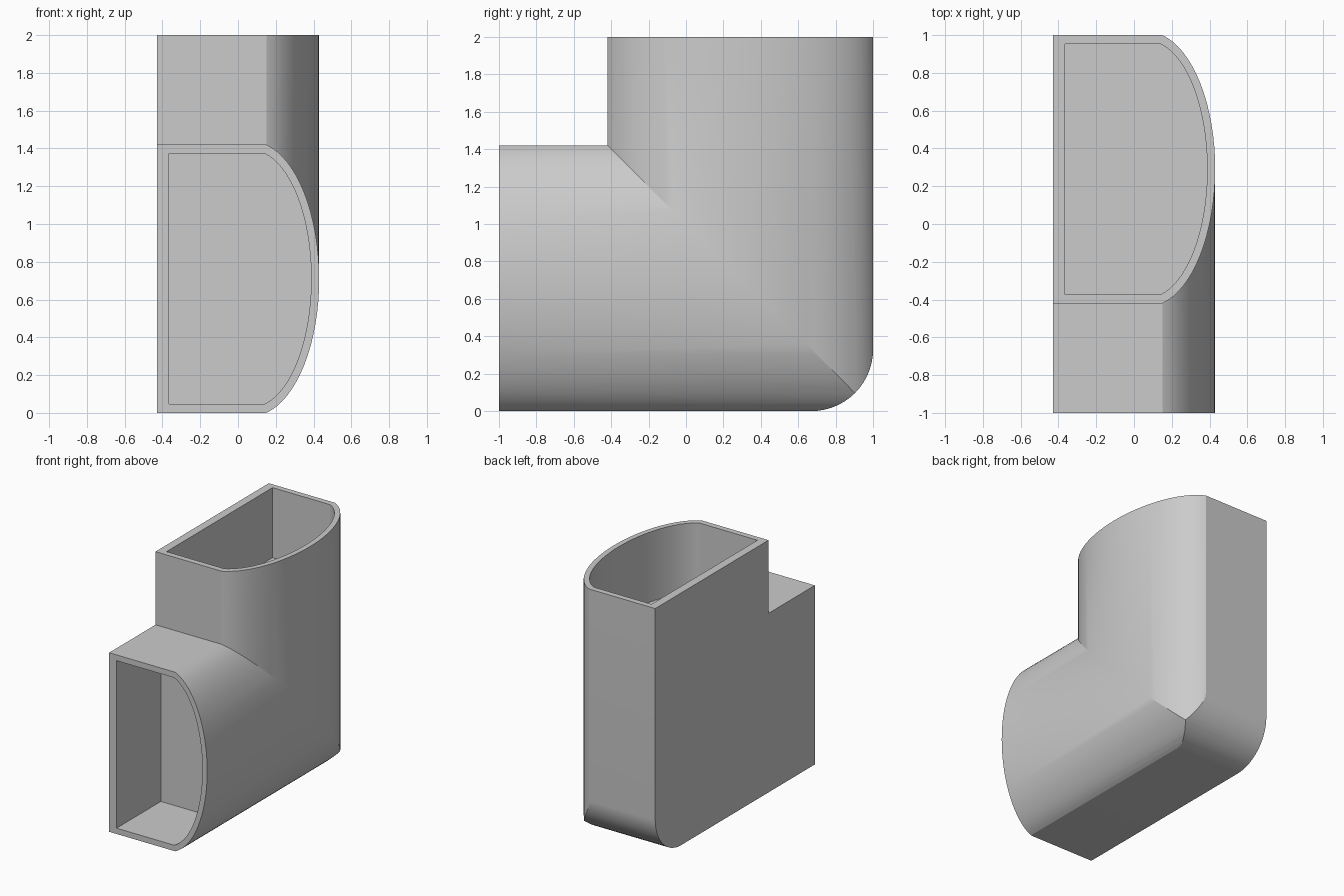
import bpy, bmesh, math
from mathutils import Vector

cube = bpy.data.objects.get("Cube")
if cube:
    bpy.data.objects.remove(cube, do_unlink=True)

HEIGHT = 1.42      # height of the duct section
DEPTH = 0.555      # depth of each socket
RADIUS = 0.33      # rounding of the outer corner
ARC = 32           # segments on the bulging side
CUTS = 14          # facets on the rounded corner


def section(left, kink, tip, margin):
    """D-shaped section as (x, h) points: flat wall on the left, bulge on the right."""
    mid, half = HEIGHT / 2, HEIGHT / 2 - margin
    u = 0.22
    a = (tip - kink) / (1 - u)
    b = half / math.sqrt(1 - u * u)
    start = math.acos(u)
    points = [(left, margin)]
    for i in range(ARC + 1):
        t = -start + 2 * start * i / ARC
        points.append((tip - a + a * math.cos(t), mid + b * math.sin(t)))
    points.append((left, HEIGHT - margin))
    return points


outer = section(-0.43, 0.15, 0.43, 0)
inner = section(-0.365, 0.14, 0.388, 0.046)

# Loft: front socket, front rim, mitred elbow, top rim, top socket
rings = [
    [(x, -1 + DEPTH, h) for x, h in inner],
    [(x, -1, h) for x, h in inner],
    [(x, -1, h) for x, h in outer],
    [(x, 1 - h, h) for x, h in outer],
    [(x, 1 - h, 2) for x, h in outer],
    [(x, 1 - h, 2) for x, h in inner],
    [(x, 1 - h, 2 - DEPTH) for x, h in inner],
]
bm = bmesh.new()
loops = [[bm.verts.new(p) for p in ring] for ring in rings]
n = len(outer)
for r0, r1 in zip(loops, loops[1:]):
    for i in range(n):
        j = (i + 1) % n
        bm.faces.new((r0[i], r0[j], r1[j], r1[i]))
bm.faces.new(loops[0])
bm.faces.new(loops[-1])

# Round the outer corner with planes tangent to its arc
centre = Vector((0, 1 - RADIUS, RADIUS))
for k in range(CUTS):
    ang = (k + 0.5) / CUTS * math.pi / 2
    normal = Vector((0, math.sin(ang), -math.cos(ang)))
    cut = bmesh.ops.bisect_plane(
        bm, geom=bm.verts[:] + bm.edges[:] + bm.faces[:], dist=1e-6,
        plane_co=centre + normal * RADIUS, plane_no=normal, clear_outer=True)
    edges = [e for e in cut["geom_cut"]
             if isinstance(e, bmesh.types.BMEdge) and e.is_boundary]
    bmesh.ops.holes_fill(bm, edges=edges, sides=0)

bmesh.ops.recalc_face_normals(bm, faces=bm.faces[:])
mesh = bpy.data.meshes.new("duct_elbow")
bm.to_mesh(mesh)
bm.free()
duct = bpy.data.objects.new("duct_elbow", mesh)
bpy.context.collection.objects.link(duct)

# Plain grey plastic
grey = bpy.data.materials.new("light_grey")
grey.use_nodes = True
colour = (0.6, 0.6, 0.6, 1)
grey.diffuse_color = colour
grey.node_tree.nodes["Principled BSDF"].inputs["Base Color"].default_value = colour
mesh.materials.append(grey)

bpy.ops.object.select_all(action='DESELECT')
duct.select_set(True)
bpy.context.view_layer.objects.active = duct
bpy.ops.object.shade_smooth_by_angle(angle=math.radians(22))
